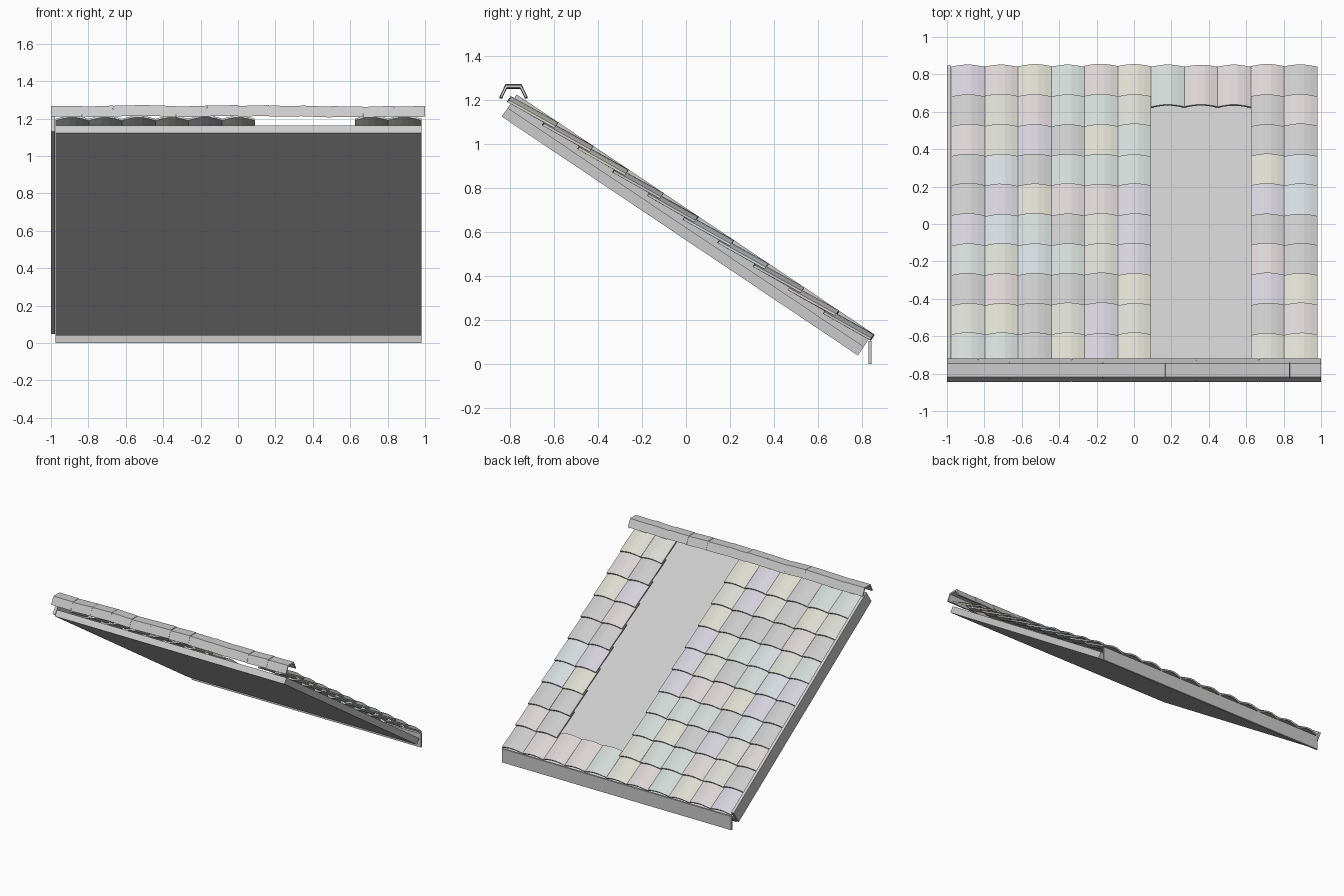
import bpy, math, random
from mathutils import Vector, Matrix

if "Cube" in bpy.data.objects:
    bpy.data.objects.remove(bpy.data.objects["Cube"])

random.seed(4)
A = math.radians(33.85)
C, S = math.cos(A), math.sin(A)


def slope(x, s, v):
    """Roof coordinates: s runs down the slope, v stands off the deck underside."""
    return Vector((x, -0.836 + s * C + v * S, 1.124 - s * S + v * C))


def mesh_obj(name, verts, faces, mat=None):
    me = bpy.data.meshes.new(name)
    me.from_pydata([tuple(v) for v in verts], [], faces)
    me.update()
    ob = bpy.data.objects.new(name, me)
    bpy.context.collection.objects.link(ob)
    if mat:
        me.materials.append(mat)
    return ob


def loft(name, a, b, mat=None):
    """Closed solid between two matching profile loops."""
    n = len(a)
    faces = [(i, (i + 1) % n, n + (i + 1) % n, n + i) for i in range(n)]
    faces += [tuple(range(n))[::-1], tuple(range(n, 2 * n))]
    ob = mesh_obj(name, a + b, faces, mat)
    import bmesh
    bm = bmesh.new()
    bm.from_mesh(ob.data)
    bmesh.ops.recalc_face_normals(bm, faces=bm.faces)
    bm.to_mesh(ob.data)
    bm.free()
    return ob


def board(name, x0, x1, s0, s1, v0, v1):
    prof = [(s0, v0), (s1, v0), (s1, v1), (s0, v1)]
    return loft(name, [slope(x0, *p) for p in prof], [slope(x1, *p) for p in prof])


# sloping deck and side board
board("roof_deck", -0.975, 0.98, 0, 1.946, 0, 0.048)
board("side_board", -1.0, -0.978, 0, 1.946, 0.01, 0.121)

# eave fascia
fp = [(0.828, 0), (0.842, 0), (0.842, 0.105), (0.828, 0.105)]
loft("eave_fascia", [Vector((-0.975, *p)) for p in fp], [Vector((0.98, *p)) for p in fp])

# tile tints
tints = []
for i, c in enumerate([(.75, .75, .75), (.70, .70, .66), (.66, .64, .71), (.65, .70, .68),
                       (.71, .66, .67), (.72, .72, .64), (.66, .71, .73), (.55, .55, .55)]):
    m = bpy.data.materials.new("tile_tint_%d" % i)
    m.diffuse_color = (*c, 1)
    m.use_nodes = True
    m.node_tree.nodes["Principled BSDF"].inputs["Base Color"].default_value = m.diffuse_color
    tints.append(m)

# arched tiles, leaving a bare opening in the middle-right columns
COLS, ROWS, W, LEN = 11, 10, 1.955 / 11, 0.243
ARCH = [(0, 0), (0.2, 0.012), (0.4, 0.02), (0.6, 0.02), (0.8, 0.012), (1, 0)]
T = 0.011
for r in range(ROWS):
    for c in range(COLS):
        if r > 0 and 6 <= c <= 8:
            continue
        x0 = -0.975 + c * W
        low = 1.954 - r * 0.192 + random.uniform(-0.003, 0.003)
        skew = random.uniform(-0.003, 0.003)
        lift = random.uniform(-0.002, 0.002)

        def ring(s, v):
            top = [slope(x0 + u * W, s + skew * (u - 0.5), v + h) for u, h in ARCH]
            under = [slope(x0 + u * W, s + skew * (u - 0.5), v + h - T) for u, h in reversed(ARCH)]
            return top + under

        loft("roof_tile_%d_%d" % (r, c), ring(low - LEN, 0.08), ring(low, 0.1 + lift),
             random.choice(tints))

# ridge caps: open trapezoid profile, each segment slightly tilted
outer = [(-0.063, -0.03), (-0.036, 0.027), (0.036, 0.027), (0.063, -0.03)]
inner = [(0.052, -0.03), (0.03, 0.015), (-0.03, 0.015), (-0.052, -0.03)]
N = 12
L = 2 / N
for i in range(N):
    xc = -1 + (i + 0.5) * L
    tilt = Matrix.Rotation(math.radians(random.uniform(-2.5, 2.5)), 3, 'Y')
    off = Vector((xc, -0.783, 1.241 + random.uniform(-0.003, 0.003)))
    ends = [[off + tilt @ Vector((sx * L / 2, y, z)) for y, z in outer + inner] for sx in (-1, 1)]
    loft("ridge_cap_%d" % i, ends[0], ends[1])
